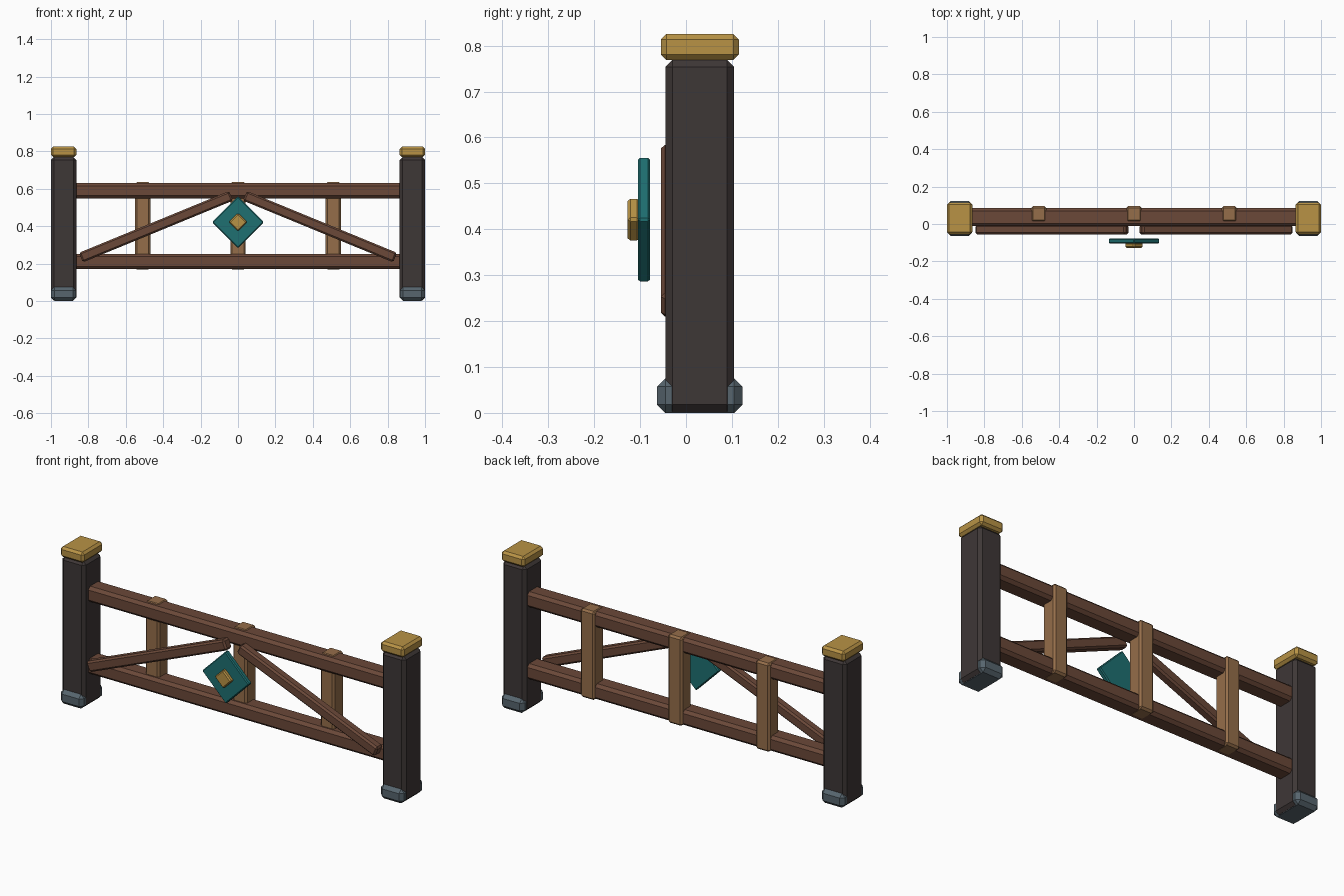
import bpy
import bmesh
from math import atan2, hypot, pi
from mathutils import Matrix, Vector

if "Cube" in bpy.data.objects:
    bpy.data.objects.remove(bpy.data.objects["Cube"], do_unlink=True)


def material(name, rgb):
    mat = bpy.data.materials.new(name)
    mat.use_nodes = True
    mat.diffuse_color = (*rgb, 1)
    mat.node_tree.nodes["Principled BSDF"].inputs["Base Color"].default_value = (*rgb, 1)
    return mat


charcoal = material("charcoal wood", (0.048, 0.038, 0.037))
gold = material("gold", (0.48, 0.29, 0.06))
steel = material("blue grey steel", (0.095, 0.13, 0.155))
brown = material("red brown wood", (0.145, 0.065, 0.04))
tan = material("tan wood", (0.30, 0.155, 0.068))
teal = material("teal", (0.013, 0.16, 0.165))


def block(name, centre, size, bevel, mat, turn=0):
    """Chamfered box, optionally turned about the front-back axis."""
    bm = bmesh.new()
    bmesh.ops.create_cube(bm, size=1, matrix=Matrix.Diagonal((*size, 1)))
    bmesh.ops.bevel(bm, geom=bm.edges[:], offset=bevel, segments=1,
                    profile=0.5, affect='EDGES')
    bm.transform(Matrix.Translation(Vector(centre)) @ Matrix.Rotation(turn, 4, 'Y'))
    mesh = bpy.data.meshes.new(name)
    bm.to_mesh(mesh)
    bm.free()
    mesh.materials.append(mat)
    obj = bpy.data.objects.new(name, mesh)
    bpy.context.collection.objects.link(obj)
    return obj


# Posts with caps and feet, and the diagonal braces, on both sides
low, high = (0.84, 0.232), (0.037, 0.562)
run, rise = low[0] - high[0], high[1] - low[1]
for side, s in (("left", 1), ("right", -1)):
    x = 0.932 * s
    block(side + "_post", (x, 0.03, 0.386), (0.136, 0.15, 0.768), 0.016, charcoal)
    block(side + "_post_cap", (x, 0.03, 0.797), (0.136, 0.17, 0.056), 0.012, gold)
    block(side + "_post_foot", (x, 0.03, 0.0375), (0.134, 0.186, 0.075), 0.018, steel)
    block(side + "_brace",
          (s * (low[0] + high[0]) / 2, -0.03, (low[1] + high[1]) / 2),
          (hypot(run, rise), 0.05, 0.055), 0.009, brown, s * atan2(rise, run))

# Horizontal rails
for name, z in (("lower_rail", 0.211), ("upper_rail", 0.59)):
    block(name, (0, 0.037, z), (1.78, 0.096, 0.082), 0.015, brown)

# Upright slats
for name, x in (("right_slat", -0.51), ("middle_slat", 0), ("left_slat", 0.51)):
    block(name, (x, 0.053, 0.402), (0.082, 0.084, 0.466), 0.01, tan)

# Diamond emblem plate and stud
block("diamond_plate", (0, -0.0915, 0.421), (0.195, 0.027, 0.195), 0.005, teal, pi / 4)
block("diamond_stud", (0, -0.114, 0.421), (0.07, 0.026, 0.07), 0.006, gold, pi / 4)
